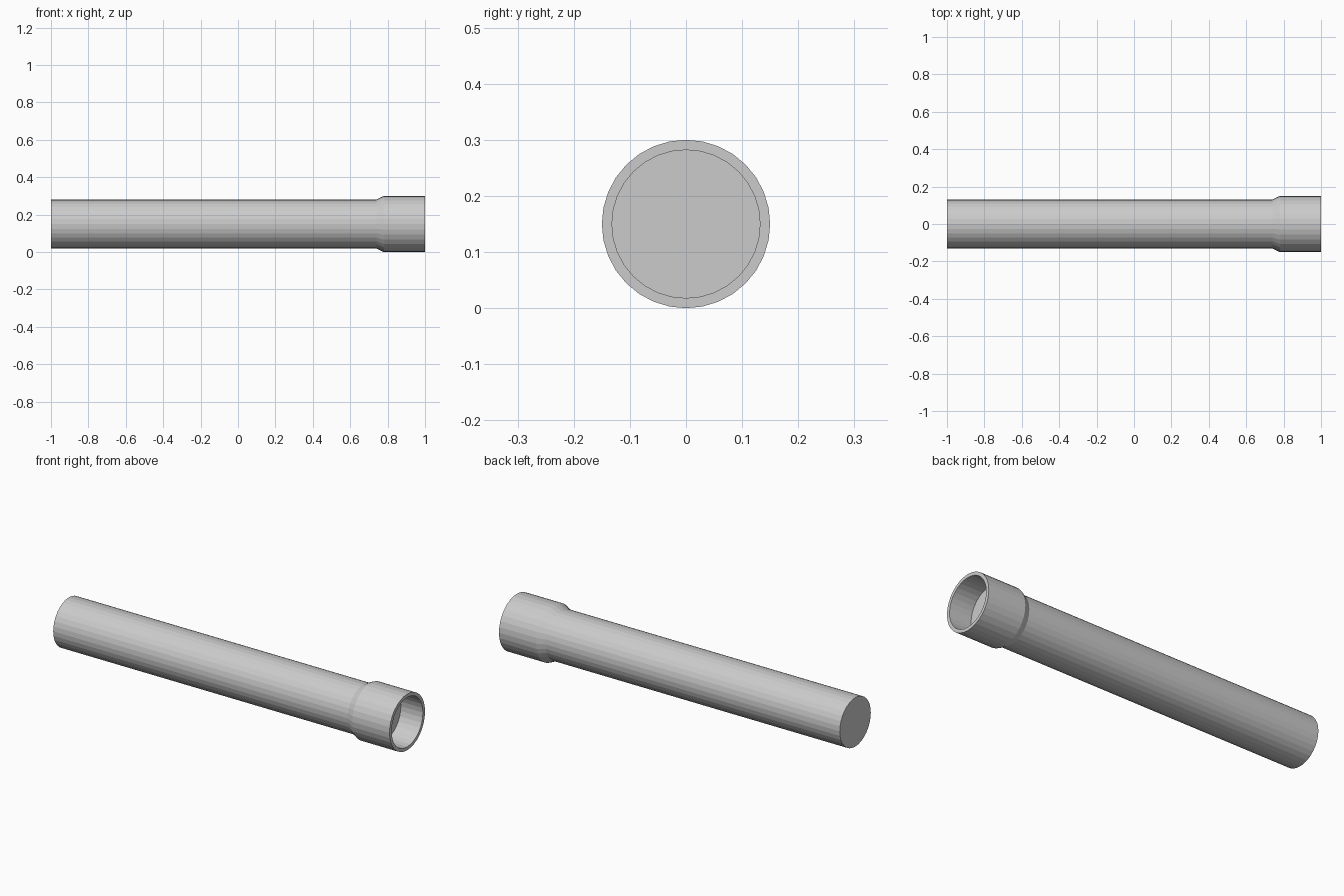
import bpy, bmesh
from math import cos, sin, tau

if "Cube" in bpy.data.objects:
    bpy.data.objects.remove(bpy.data.objects["Cube"])

SIDES = 32
AXIS_Z = 0.15

# Profile (x, radius): closed spigot end, barrel, flared bell, rim, socket floor
PROFILE = [(-1.0, 0.131), (0.74, 0.131), (0.78, 0.15), (1.0, 0.15),
           (1.0, 0.132), (0.87, 0.132)]


def lathe_x(name, profile):
    """Revolve a profile about the x axis and cap both ends."""
    bm = bmesh.new()
    rings = [[bm.verts.new((x, r * cos(tau * i / SIDES), AXIS_Z + r * sin(tau * i / SIDES)))
              for i in range(SIDES)] for x, r in profile]
    for a, b in zip(rings, rings[1:]):
        for i in range(SIDES):
            j = (i + 1) % SIDES
            bm.faces.new((a[i], a[j], b[j], b[i]))
    bm.faces.new(rings[0])
    bm.faces.new(rings[-1])
    bmesh.ops.recalc_face_normals(bm, faces=bm.faces)
    mesh = bpy.data.meshes.new(name)
    bm.to_mesh(mesh)
    bm.free()
    obj = bpy.data.objects.new(name, mesh)
    bpy.context.collection.objects.link(obj)
    return obj


# Pipe with a bell socket at the +x end
lathe_x("socket_pipe", PROFILE)
